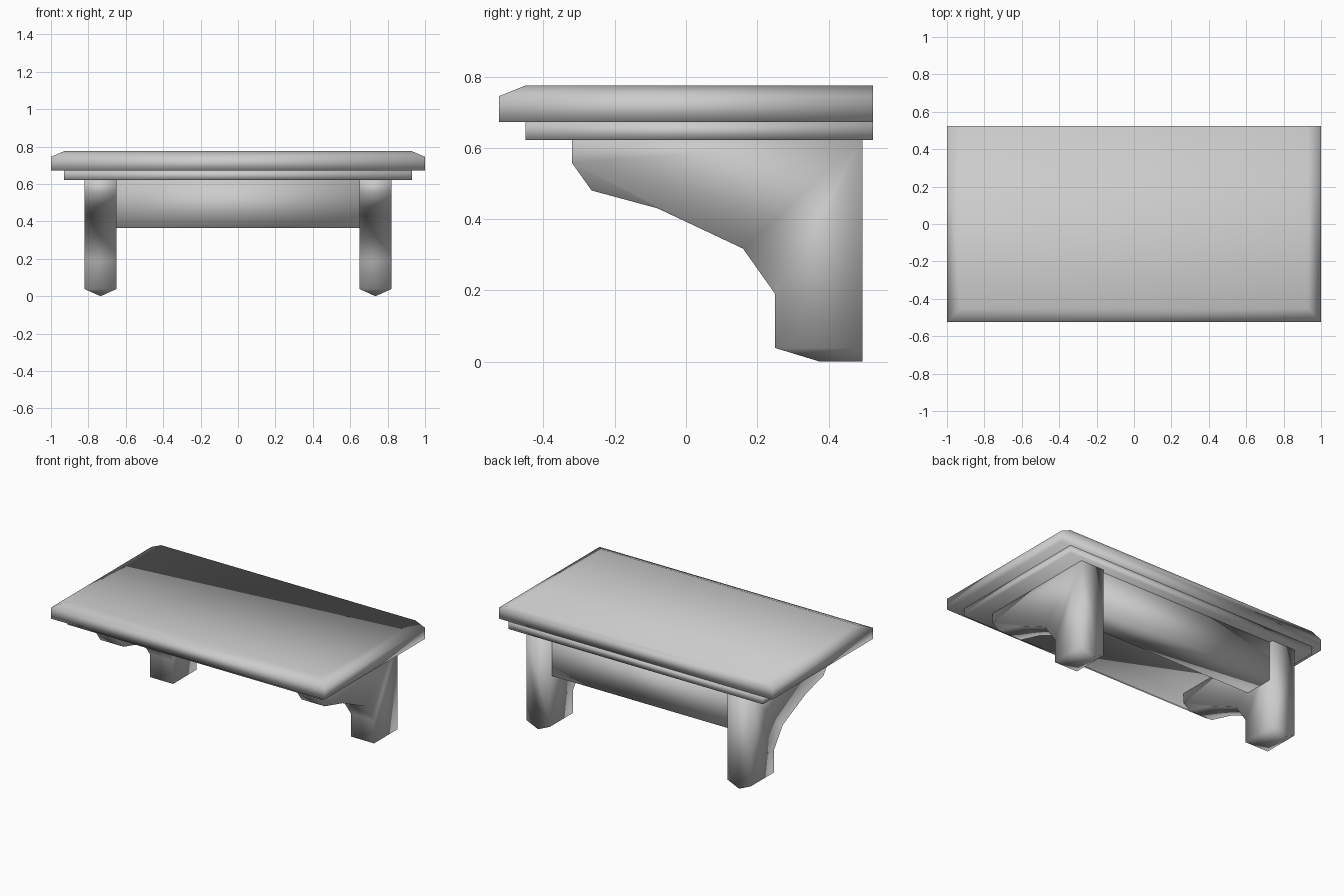
import bpy, bmesh

if "Cube" in bpy.data.objects:
    bpy.data.objects.remove(bpy.data.objects["Cube"])


def make_object(name, verts, faces):
    bm = bmesh.new()
    vs = [bm.verts.new(v) for v in verts]
    for f in faces:
        bm.faces.new([vs[i] for i in f])
    bmesh.ops.recalc_face_normals(bm, faces=bm.faces[:])
    for f in bm.faces:
        f.smooth = True
    mesh = bpy.data.meshes.new(name)
    bm.to_mesh(mesh)
    bm.free()
    ob = bpy.data.objects.new(name, mesh)
    bpy.context.collection.objects.link(ob)
    return ob


def stack(name, rings):
    """Loft rectangular rings, each (half width, front y, back y, z)."""
    verts, faces = [], []
    for w, y0, y1, z in rings:
        verts += [(-w, y0, z), (w, y0, z), (w, y1, z), (-w, y1, z)]
    for r in range(len(rings) - 1):
        for i in range(4):
            a, b = r * 4 + i, r * 4 + (i + 1) % 4
            faces.append((a, b, b + 4, a + 4))
    n = len(verts)
    faces += [(3, 2, 1, 0), (n - 4, n - 3, n - 2, n - 1)]
    return make_object(name, verts, faces)


# Shelf top, bevelled on the front and sides but square at the back
stack("shelf_top", [(1.0, -0.525, 0.525, 0.672),
                    (1.0, -0.525, 0.525, 0.745),
                    (0.93, -0.45, 0.525, 0.775)])

# Trim board beneath the top
stack("under_trim", [(0.93, -0.45, 0.525, 0.622),
                     (0.93, -0.45, 0.525, 0.672)])

# Thick rail between the brackets
stack("back_rail", [(0.65, 0.27, 0.47, 0.365),
                    (0.65, 0.27, 0.47, 0.622)])

# Curved bracket with a hipped foot, mirrored to the other side
profile = [(0.495, 0.622), (-0.32, 0.622), (-0.32, 0.557), (-0.265, 0.48),
           (-0.08, 0.43), (0.16, 0.317), (0.25, 0.19), (0.25, 0.038),
           (0.495, 0.038)]
n = len(profile)
verts = [(x, y, z) for x in (0.65, 0.82) for y, z in profile]
verts += [(0.735, 0.375, 0.0), (0.735, 0.495, 0.0)]
ridge_front, ridge_back = 2 * n, 2 * n + 1
faces = [tuple(range(n)), tuple(range(2 * n - 1, n - 1, -1))]
faces += [(i, i + n, i + n + 1, i + 1) for i in range(n - 2)]
faces += [(n - 2, 2 * n - 2, ridge_front),
          (n - 2, ridge_front, ridge_back, n - 1),
          (2 * n - 2, 2 * n - 1, ridge_back, ridge_front),
          (0, n - 1, ridge_back, 2 * n - 1, n)]
bracket = make_object("brackets", verts, faces)
mirror = bracket.modifiers.new("mirror", 'MIRROR')
mirror.use_axis[0] = True
mirror.use_mirror_merge = False
